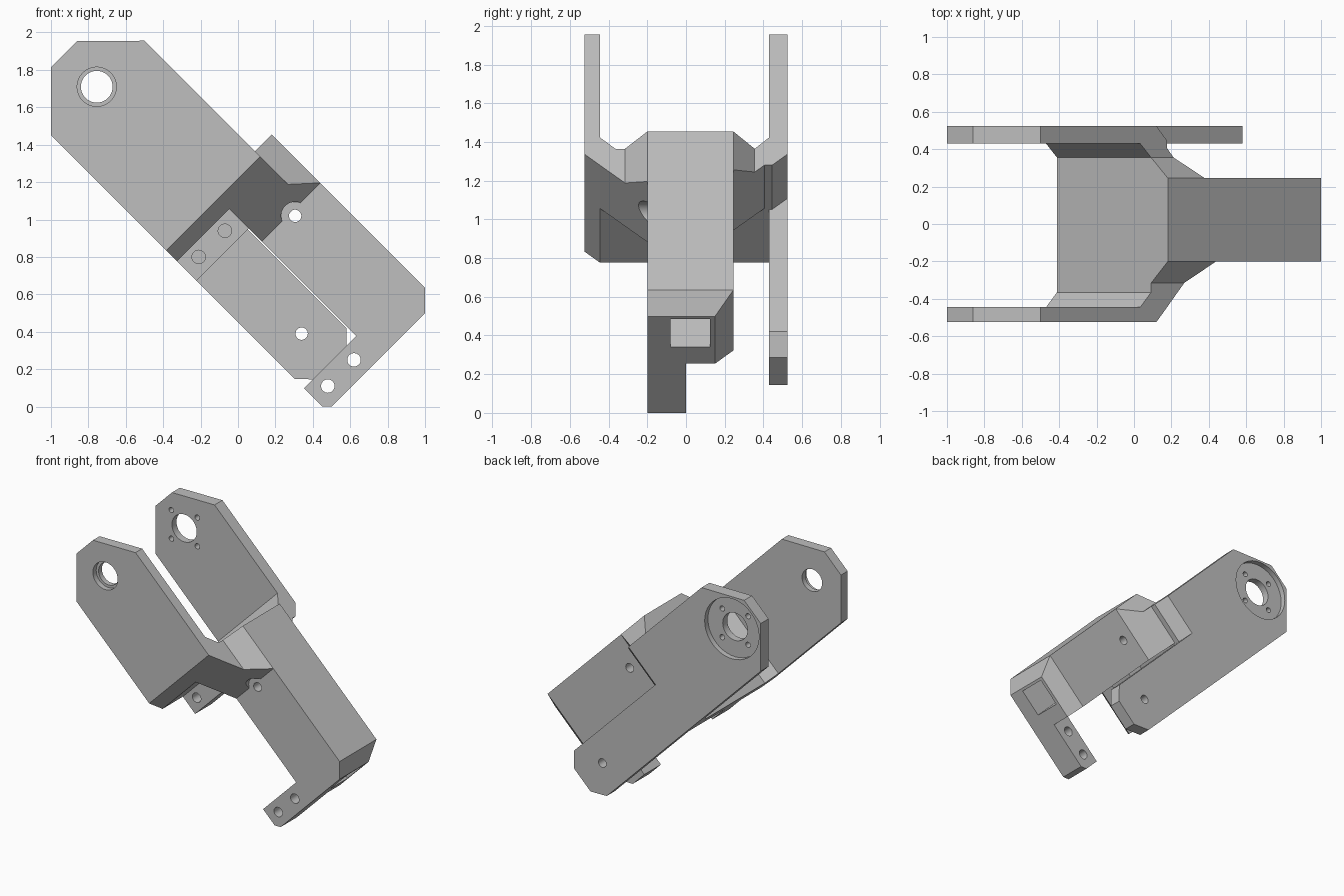
import bpy
import bmesh
import math
from mathutils import Matrix, Vector

if "Cube" in bpy.data.objects:
    bpy.data.objects.remove(bpy.data.objects["Cube"])

# Parts are laid out along the arm (u), across it (y) and through it (v), then tilted.
TILT = Matrix.Rotation(math.radians(45), 4, 'Y')
GREY = (0.52, 0.52, 0.52, 1)
mat = bpy.data.materials.new("light_grey")
mat.use_nodes = True
mat.diffuse_color = GREY
mat.node_tree.nodes["Principled BSDF"].inputs["Base Color"].default_value = GREY


def finish(name, bm):
    bmesh.ops.recalc_face_normals(bm, faces=bm.faces)
    bm.transform(TILT)
    mesh = bpy.data.meshes.new(name)
    bm.to_mesh(mesh)
    bm.free()
    mesh.materials.append(mat)
    obj = bpy.data.objects.new(name, mesh)
    bpy.context.collection.objects.link(obj)
    return obj


def prism(name, outline, low, high, axis='Y'):
    """Extrude an outline: (u, v) points along y, or (u, y) points along v."""
    def place(p, h):
        return (p[0], h, p[1]) if axis == 'Y' else (p[0], p[1], h)
    bm = bmesh.new()
    face = bm.faces.new([bm.verts.new(place(p, low)) for p in outline])
    top = bmesh.ops.extrude_face_region(bm, geom=[face])["geom"]
    shift = Vector(place((0, 0), high - low))
    bmesh.ops.translate(bm, vec=shift, verts=[g for g in top if isinstance(g, bmesh.types.BMVert)])
    return finish(name, bm)


def hull(name, points):
    bm = bmesh.new()
    for p in points:
        bm.verts.new(p)
    bmesh.ops.convex_hull(bm, input=bm.verts)
    bmesh.ops.dissolve_limit(bm, angle_limit=0.02, verts=bm.verts, edges=bm.edges)
    return finish(name, bm)


def rod(u, v, radius, low, high):
    bm = bmesh.new()
    place = Matrix.Translation((u, (low + high) / 2, v)) @ Matrix.Rotation(math.pi / 2, 4, 'X')
    bmesh.ops.create_cone(bm, cap_ends=True, segments=40, radius1=radius, radius2=radius,
                          depth=high - low, matrix=place)
    return finish("cutter", bm)


def cut(obj, cutter):
    cutter.hide_render = True
    mod = obj.modifiers.new("cut", 'BOOLEAN')
    mod.operation = 'DIFFERENCE'
    mod.solver = 'EXACT'
    mod.object = cutter
    graph = bpy.context.evaluated_depsgraph_get()
    mesh = bpy.data.meshes.new_from_object(obj.evaluated_get(graph))
    obj.modifiers.clear()
    obj.data = mesh
    bpy.data.objects.remove(cutter)


def drill(obj, u, v, radius, low=-1, high=1):
    cut(obj, rod(u, v, radius, low, high))


# Shared levels
BOTTOM, MID, TOP, CREST = 0.318, 0.714, 1.03, 1.156
END = 0.354
PIVOT = (-1.743, 0.675)
head = [(-0.861, TOP), (-1.736, TOP), (-1.99, 0.774), (-1.99, 0.576), (-1.732, BOTTOM)]

# Front fork plate with a stepped pivot hole
front_plate = prism("front_plate", head + [(-0.861, BOTTOM)], -0.525, -0.445)
drill(front_plate, *PIVOT, 0.085)
drill(front_plate, *PIVOT, 0.105, -0.6, -0.485)

# Back fork plate, continuing into a narrow leg
leg = [(0.11, BOTTOM), (0.209, 0.414), (0.209, 0.612), (0.113, 0.707), (-0.861, 0.707)]
back_plate = prism("back_plate", head + leg, 0.43, 0.525)
drill(back_plate, *PIVOT, 0.23, 0.485, 0.6)
drill(back_plate, *PIVOT, 0.105)
for du, dv in ((1, 0), (-1, 0), (0, 1), (0, -1)):
    drill(back_plate, PIVOT[0] + du * 0.155, PIVOT[1] + dv * 0.155, 0.02)
drill(back_plate, -0.035, 0.516, 0.033)

# Cross bridge joining the plates, chamfered inside and out
prism("cross_bridge", [
    (-0.983, -0.525), (-0.983, -0.445), (-0.9, -0.365), (-0.9, 0.355), (-0.983, 0.43),
    (-0.983, 0.525), (-0.861, 0.525), (-0.78, 0.445), (-0.78, -0.445), (-0.861, -0.525),
], BOTTOM, TOP, 'V')

# Tapered gusset between bridge and arm, and the sloping shoulder above it
gusset = prism("gusset", [
    (-0.8, -0.445), (-0.78, -0.445), (-0.535, -0.2), (-0.62, 0.245), (-0.785, 0.41), (-0.8, 0.41),
], MID, TOP, 'V')
taper = [(-0.9, -0.2), (-0.535, -0.2), (-0.62, 0.245), (-0.9, 0.245)]
wide = [(-0.9, -0.315), (-0.65, -0.315), (-0.73, 0.355), (-0.9, 0.355)]
shoulder = hull("shoulder", [(u, y, CREST) for u, y in taper] + [(u, y, TOP) for u, y in wide + taper])

# Arm block with bevelled end, cross hole and end pocket
side = [(-0.9, MID), (-0.9, CREST), (0.258, CREST), (END, 1.06), (END, MID)]
rear = side[:3] + [(0.258, MID)]
arm_block = hull("arm_block", [(u, y, v) for y in (-0.2, 0.15) for u, v in side]
                 + [(u, 0.245, v) for u, v in rear])
cut(arm_block, prism("cutter", [(-0.15, 0.834), (-0.15, 1.04), (0.5, 1.04), (0.5, 0.834)], -0.08, 0.125))
drill(arm_block, -0.505, 0.937, 0.033)
for part in (gusset, shoulder):
    drill(part, -0.505, 0.937, 0.075, -0.7, -0.195)

# Mounting tabs, each with two screw holes
upper_tab = prism("upper_tab", [(-0.78, BOTTOM), (-0.633, BOTTOM), (-0.633, MID), (-0.78, MID)], -0.2, 0)
lower_tab = prism("lower_tab", [(0.18, BOTTOM), (0.318, BOTTOM), (END, 0.354), (END, MID), (0.18, MID)],
                  -0.2, 0)
for tab, u in ((upper_tab, -0.714), (lower_tab, 0.262)):
    for v in (0.417, 0.615):
        drill(tab, u, v, 0.036)

# Smooth hole walls, crisp edges
bpy.ops.object.select_all(action='DESELECT')
for obj in bpy.context.collection.objects:
    if obj.type == 'MESH' and mat.name in obj.data.materials:
        obj.select_set(True)
        bpy.context.view_layer.objects.active = obj
bpy.ops.object.shade_smooth_by_angle(angle=math.radians(25))
